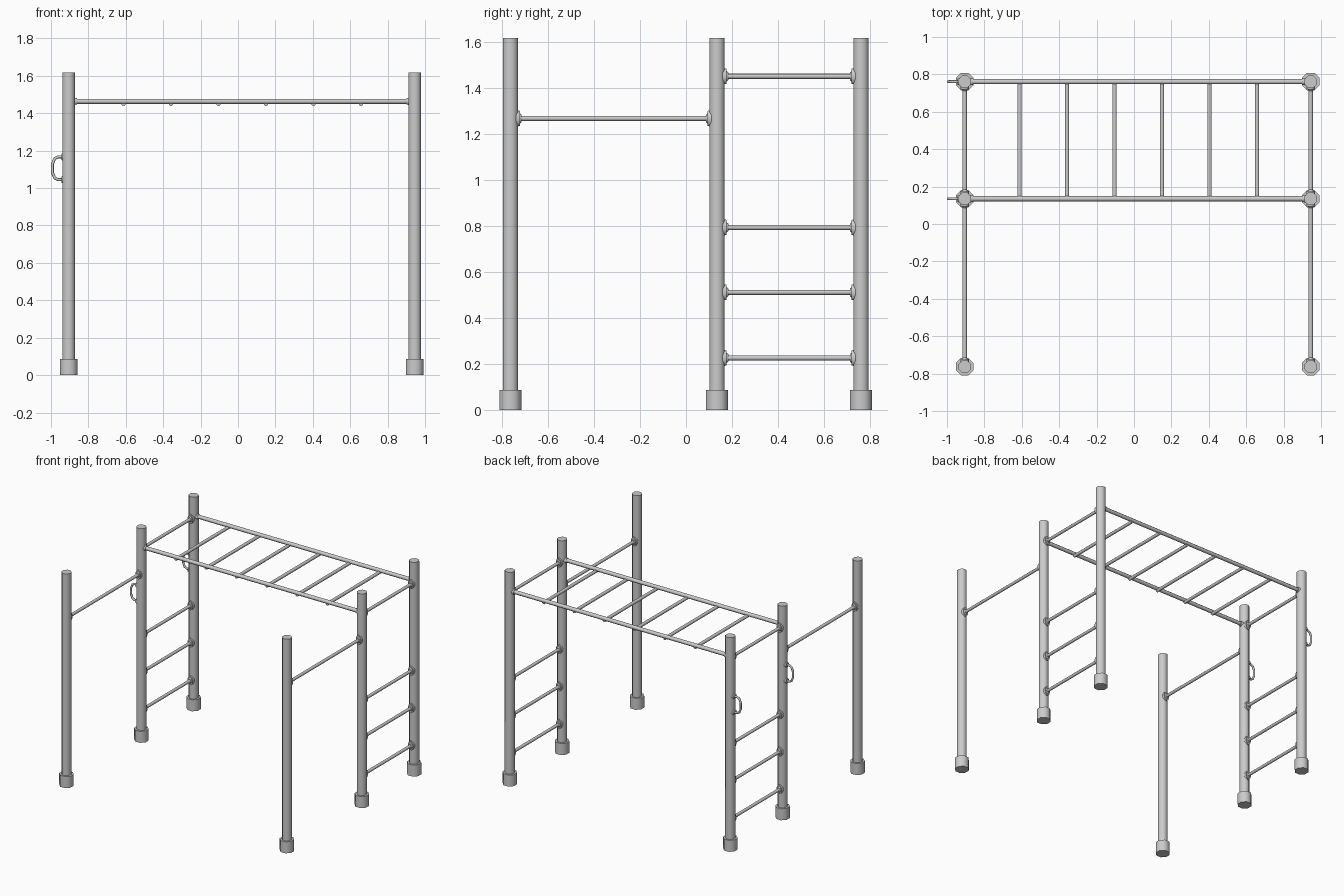
import bpy, bmesh
from mathutils import Vector, Matrix
from math import pi

if "Cube" in bpy.data.objects:
    bpy.data.objects.remove(bpy.data.objects["Cube"])

LEFT, RIGHT = -0.905, 0.945
FRONT, MID, BACK = -0.763, 0.135, 0.761
POST_R = 0.036


def rod(name, a, b, r1, r2=None, sides=8, squash=None):
    """Closed cylinder or cone from a to b, optionally squashed along one world axis."""
    a, b = Vector(a), Vector(b)
    d = b - a
    bm = bmesh.new()
    bmesh.ops.create_cone(bm, cap_ends=True, segments=sides, radius1=r1,
                          radius2=r1 if r2 is None else r2, depth=d.length)
    bmesh.ops.rotate(bm, verts=bm.verts, matrix=Matrix.Rotation(pi / sides, 3, 'Z'))
    bmesh.ops.rotate(bm, verts=bm.verts,
                     matrix=Vector((0, 0, 1)).rotation_difference(d).to_matrix())
    if squash:
        bmesh.ops.scale(bm, verts=bm.verts, vec=squash)
    bmesh.ops.translate(bm, verts=bm.verts, vec=(a + b) / 2)
    for f in bm.faces:
        f.smooth = len(f.verts) == 4
    me = bpy.data.meshes.new(name)
    bm.to_mesh(me)
    bm.free()
    ob = bpy.data.objects.new(name, me)
    bpy.context.collection.objects.link(ob)
    return ob


def flange(name, centre, direction, size, squash):
    """Thin oval plate and tapered collar against a post surface."""
    c, d = Vector(centre), Vector(direction)
    s = c + d * (POST_R - 0.012)
    rod(name + "_plate", s, s + d * 0.018, size, size * 0.92, 12, squash)
    rod(name + "_collar", s + d * 0.018, s + d * 0.025, size * 0.62, size * 0.45, 12, squash)


def cross_bar(name, x, y0, y1, z):
    """Side bar between two posts with a flange at each end."""
    rod(name, (x, y0 + 0.028, z), (x, y1 - 0.028, z), 0.0118)
    flange(name + "_front_flange", (x, y0, z), (0, 1, 0), 0.037, (0.66, 1, 1))
    flange(name + "_back_flange", (x, y1, z), (0, -1, 0), 0.037, (0.66, 1, 1))


# posts, footings and side bars
for x, side in ((LEFT, "left"), (RIGHT, "right")):
    for y, row in ((FRONT, "front"), (MID, "middle"), (BACK, "back")):
        rod(f"{side}_{row}_post", (x, y, 0.04), (x, y, 1.617), POST_R)
        rod(f"{side}_{row}_footing", (x, y, 0), (x, y, 0.087), 0.051)
    cross_bar(f"{side}_pull_up_bar", x, FRONT, MID, 1.267)
    for i, z in enumerate((0.226, 0.511, 0.793, 1.45)):
        cross_bar(f"{side}_ladder_rung_{i + 1}", x, MID, BACK, z)

# overhead rails
for y, row in ((MID, "middle"), (BACK, "back")):
    rod(f"{row}_overhead_rail", (LEFT + 0.028, y, 1.464), (RIGHT - 0.028, y, 1.464), 0.0145)
    for x, s in ((LEFT, 1), (RIGHT, -1)):
        rod(f"{row}_rail_collar", (x + s * 0.025, y, 1.464), (x + s * 0.043, y, 1.464),
            0.021, 0.018, 12)

# overhead rungs hung under the rails
for i in range(6):
    x = -0.612 + i * 0.254
    rod(f"overhead_rung_{i + 1}", (x, MID - 0.006, 1.451), (x, BACK + 0.006, 1.451), 0.0125)

# grab handles on the left posts
LOOP = [(-0.930, 1.167), (-0.962, 1.167), (-0.980, 1.158), (-0.992, 1.130),
        (-0.992, 1.082), (-0.980, 1.054), (-0.962, 1.045), (-0.930, 1.045)]
for y, row in ((MID, "middle"), (BACK, "back")):
    cu = bpy.data.curves.new(f"{row}_grab_handle", 'CURVE')
    cu.dimensions = '3D'
    cu.bevel_depth = 0.008
    cu.bevel_resolution = 2
    sp = cu.splines.new('POLY')
    sp.points.add(len(LOOP) - 1)
    for p, (x, z) in zip(sp.points, LOOP):
        p.co = (x, y, z, 1)
    sp.use_smooth = True
    ob = bpy.data.objects.new(f"{row}_grab_handle", cu)
    bpy.context.collection.objects.link(ob)
    bpy.ops.object.select_all(action='DESELECT')
    ob.select_set(True)
    bpy.context.view_layer.objects.active = ob
    bpy.ops.object.convert(target='MESH')
    for z in (1.167, 1.045):
        rod(f"{row}_handle_flange", (LEFT - 0.025, y, z), (LEFT - 0.040, y, z), 0.021, 0.018, 12)
